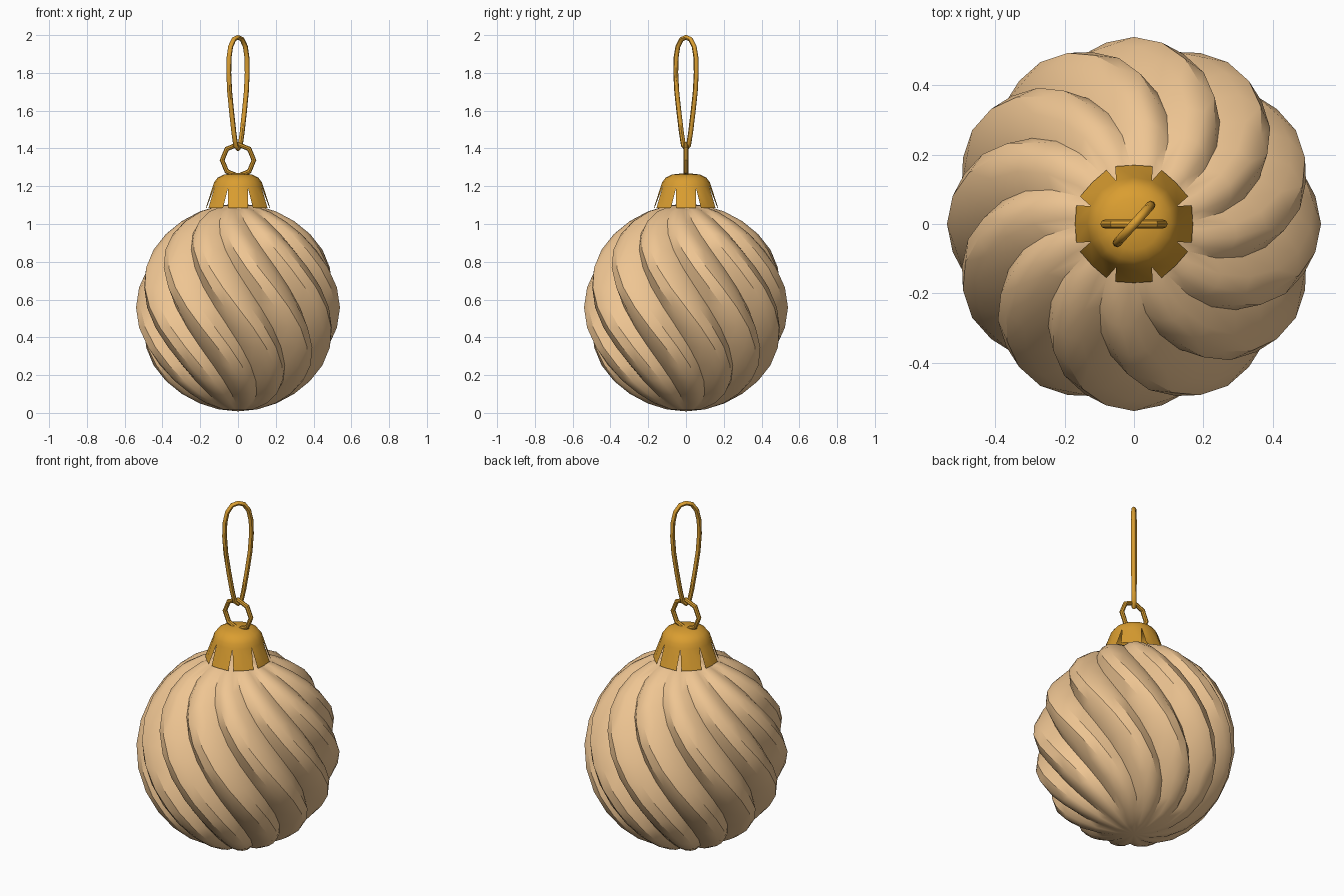
import bpy, bmesh
from math import pi, sin, cos, radians

if "Cube" in bpy.data.objects:
    bpy.data.objects.remove(bpy.data.objects["Cube"])


def material(name, rgb):
    m = bpy.data.materials.new(name)
    m.diffuse_color = (*rgb, 1)
    m.use_nodes = True
    m.node_tree.nodes["Principled BSDF"].inputs["Base Color"].default_value = m.diffuse_color
    return m


CREAM = material("cream", (0.86, 0.56, 0.29))
GOLD = material("gold", (0.70, 0.34, 0.03))


def finish(ob, mat, angle=35):
    ob.data.materials.clear()
    ob.data.materials.append(mat)
    bpy.ops.object.select_all(action='DESELECT')
    ob.select_set(True)
    bpy.context.view_layer.objects.active = ob
    bpy.ops.object.shade_smooth_by_angle(angle=radians(angle))


def mesh_object(name, bm, mat, angle=35):
    bmesh.ops.recalc_face_normals(bm, faces=bm.faces)
    me = bpy.data.meshes.new(name)
    bm.to_mesh(me)
    bm.free()
    ob = bpy.data.objects.new(name, me)
    bpy.context.collection.objects.link(ob)
    finish(ob, mat, angle)
    return ob


def polar(bm, r, a, z):
    return bm.verts.new((r * cos(a), r * sin(a), z))


# Ball: twelve rounded lobes, twisted a quarter turn from pole to pole
LOBES, RINGS, CZ = 12, 16, 0.558
lobe = [0.54, 0.521, 0.463, 0.521]
n = LOBES * len(lobe)
bm = bmesh.new()
bottom, top = bm.verts.new((0, 0, CZ - 0.55)), bm.verts.new((0, 0, CZ + 0.55))
rows = []
for i in range(1, RINGS):
    t = -pi / 2 + pi * i / RINGS
    h = 0.55 * sin(t)
    twist = -radians(82) * h
    rows.append([polar(bm, lobe[k % 4] * cos(t), 2 * pi * k / n + twist, CZ + h)
                 for k in range(n)])
for k in range(n):
    j = (k + 1) % n
    bm.faces.new((bottom, rows[0][j], rows[0][k]))
    bm.faces.new((top, rows[-1][k], rows[-1][j]))
    for a, b in zip(rows, rows[1:]):
        bm.faces.new((a[k], a[j], b[j], b[k]))
mesh_object("ball", bm, CREAM)

# Cap: shallow dome with eight flared tabs
bm = bmesh.new()
apex = bm.verts.new((0, 0, 1.27))
rings = [[polar(bm, r, pi * k / 8, z) for k in range(16)]
         for r, z in ((0.075, 1.262), (0.108, 1.245), (0.127, 1.22), (0.135, 1.195))]
for k in range(16):
    j = (k + 1) % 16
    bm.faces.new((apex, rings[0][k], rings[0][j]))
    for a, b in zip(rings, rings[1:]):
        bm.faces.new((a[k], b[k], b[j], a[j]))
for k in range(0, 16, 2):
    c = pi * k / 8
    hem = [polar(bm, r, c + radians(d), 1.085) for d, r in ((-18, 0.175), (0, 0.17), (18, 0.175))]
    edge = [rings[-1][k - 1], rings[-1][k], rings[-1][(k + 1) % 16]]
    for s in (0, 1):
        bm.faces.new((edge[s], hem[s], hem[s + 1], edge[s + 1]))
mesh_object("cap", bm, GOLD)

# Eyelet ring standing on the cap
bpy.ops.mesh.primitive_torus_add(major_segments=8, minor_segments=8, major_radius=0.084,
                                 minor_radius=0.013, location=(0, 0, 1.338),
                                 rotation=(pi / 2, 0, 0))
ring = bpy.context.object
ring.name = "eyelet_ring"
finish(ring, GOLD)

# Hanging loop: teardrop wire turned diagonally
half = [(0.018, 1.415), (0.032, 1.48), (0.05, 1.59), (0.066, 1.70), (0.073, 1.80),
        (0.071, 1.88), (0.058, 1.94), (0.032, 1.978)]
path = [(0, 1.398)] + half + [(0, 1.988)] + [(-x, z) for x, z in reversed(half)]
curve = bpy.data.curves.new("hanging_loop", 'CURVE')
curve.dimensions = '3D'
curve.bevel_depth = 0.013
curve.bevel_resolution = 2
sp = curve.splines.new('POLY')
sp.points.add(len(path) - 1)
for p, (u, z) in zip(sp.points, path):
    p.co = (u * cos(radians(48)), u * sin(radians(48)), z, 1)
sp.use_cyclic_u = True
loop = bpy.data.objects.new("hanging_loop", curve)
bpy.context.collection.objects.link(loop)
bpy.ops.object.select_all(action='DESELECT')
loop.select_set(True)
bpy.context.view_layer.objects.active = loop
bpy.ops.object.convert(target='MESH')
finish(bpy.context.object, GOLD, 45)
